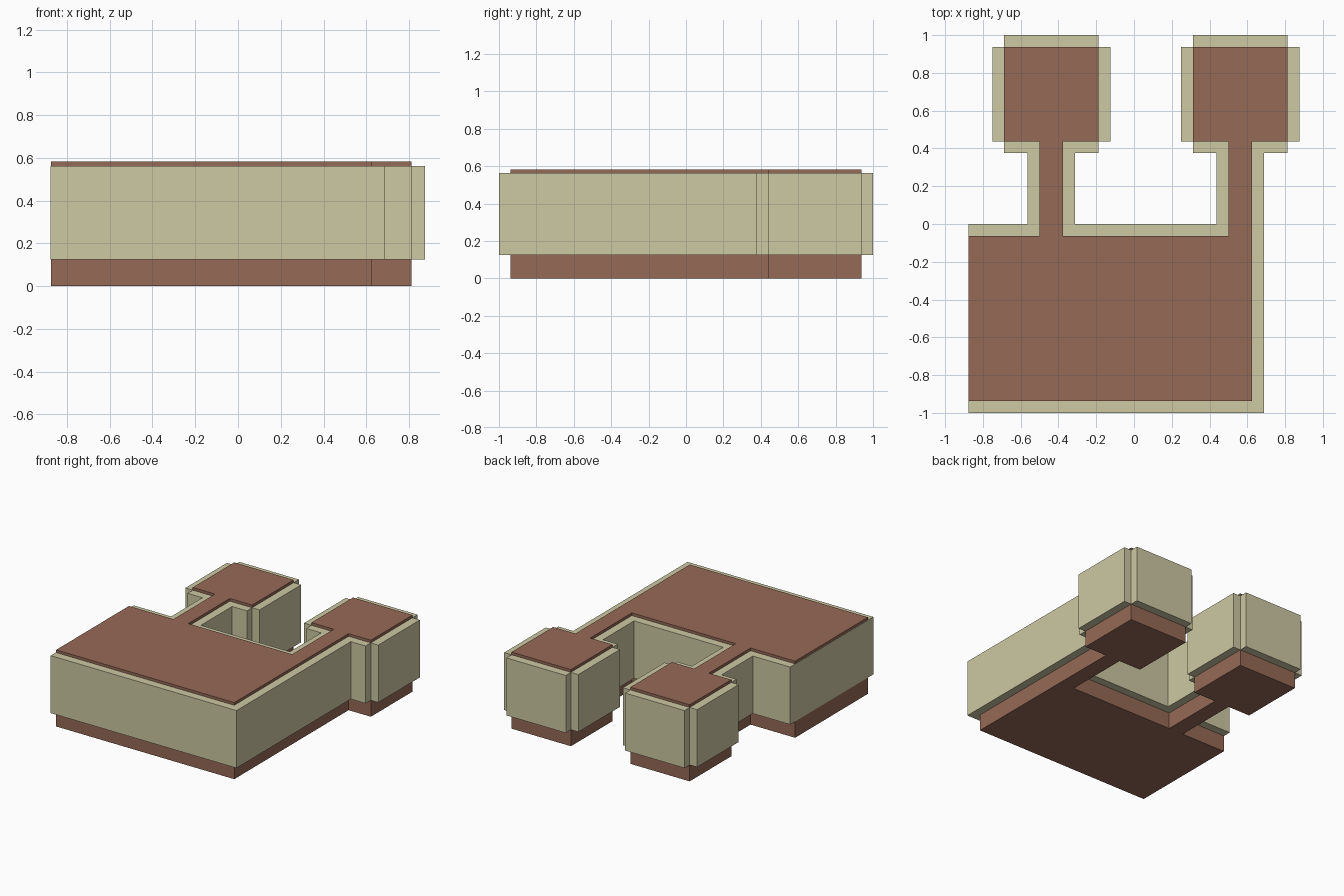
import bpy, bmesh
from mathutils import Vector

if "Cube" in bpy.data.objects:
    bpy.data.objects.remove(bpy.data.objects["Cube"])

T = 0.0625                      # wall panel thickness
CORE_Z = (0.0, 0.583)
WALL_Z = (0.125, 0.5625)


def material(name, rgb):
    m = bpy.data.materials.new(name)
    m.diffuse_color = (*rgb, 1.0)
    m.use_nodes = True
    m.node_tree.nodes["Principled BSDF"].inputs["Base Color"].default_value = m.diffuse_color
    return m


def add_prism(bm, points, z0, z1):
    """Extrude a counter-clockwise plan outline from z0 to z1."""
    lo = [bm.verts.new((x, y, z0)) for x, y in points]
    hi = [bm.verts.new((x, y, z1)) for x, y in points]
    bm.faces.new(lo[::-1])
    bm.faces.new(hi)
    n = len(points)
    for i in range(n):
        j = (i + 1) % n
        bm.faces.new((lo[i], lo[j], hi[j], hi[i]))


def finish(bm, name, mat):
    bmesh.ops.recalc_face_normals(bm, faces=bm.faces)
    me = bpy.data.meshes.new(name)
    bm.to_mesh(me)
    bm.free()
    me.materials.append(mat)
    ob = bpy.data.objects.new(name, me)
    bpy.context.collection.objects.link(ob)


def arm(x):
    """Narrow neck with a square head; x is the head's left side."""
    n0, n1, h1 = x + 0.1875, x + 0.3125, x + 0.5
    return [(n1, -0.0625), (n1, 0.4375), (h1, 0.4375), (h1, 0.9375),
            (x, 0.9375), (x, 0.4375), (n0, 0.4375), (n0, -0.0625)]


brown = material("brown", (0.305, 0.144, 0.095))
olive = material("pale olive", (0.610, 0.578, 0.366))

# Plan outline: main block, right arm (flush with the block), left arm
outline = ([(-0.875, -0.9375), (0.625, -0.9375)] + arm(0.3125)[1:]
           + arm(-0.6875) + [(-0.875, -0.0625)])

# Brown core
bm = bmesh.new()
add_prism(bm, outline, *CORE_Z)
finish(bm, "core", brown)

# Wall panels: one along each outline edge, leaving open notches at head corners
bm = bmesh.new()
for i, p in enumerate(outline[:-1]):
    a, b = Vector(p), Vector(outline[i + 1])
    d = (b - a).normalized()
    out = Vector((d.y, -d.x)) * T
    add_prism(bm, [a, a + out, b + out, b], *WALL_Z)
# Filled front right corner, and thin flush panel on the left side
add_prism(bm, [(0.625, -1), (0.6875, -1), (0.6875, -0.9375), (0.625, -0.9375)], *WALL_Z)
add_prism(bm, [(-0.877, -1), (-0.875, -1), (-0.875, 0), (-0.877, 0)], *WALL_Z)
finish(bm, "wall_panels", olive)
